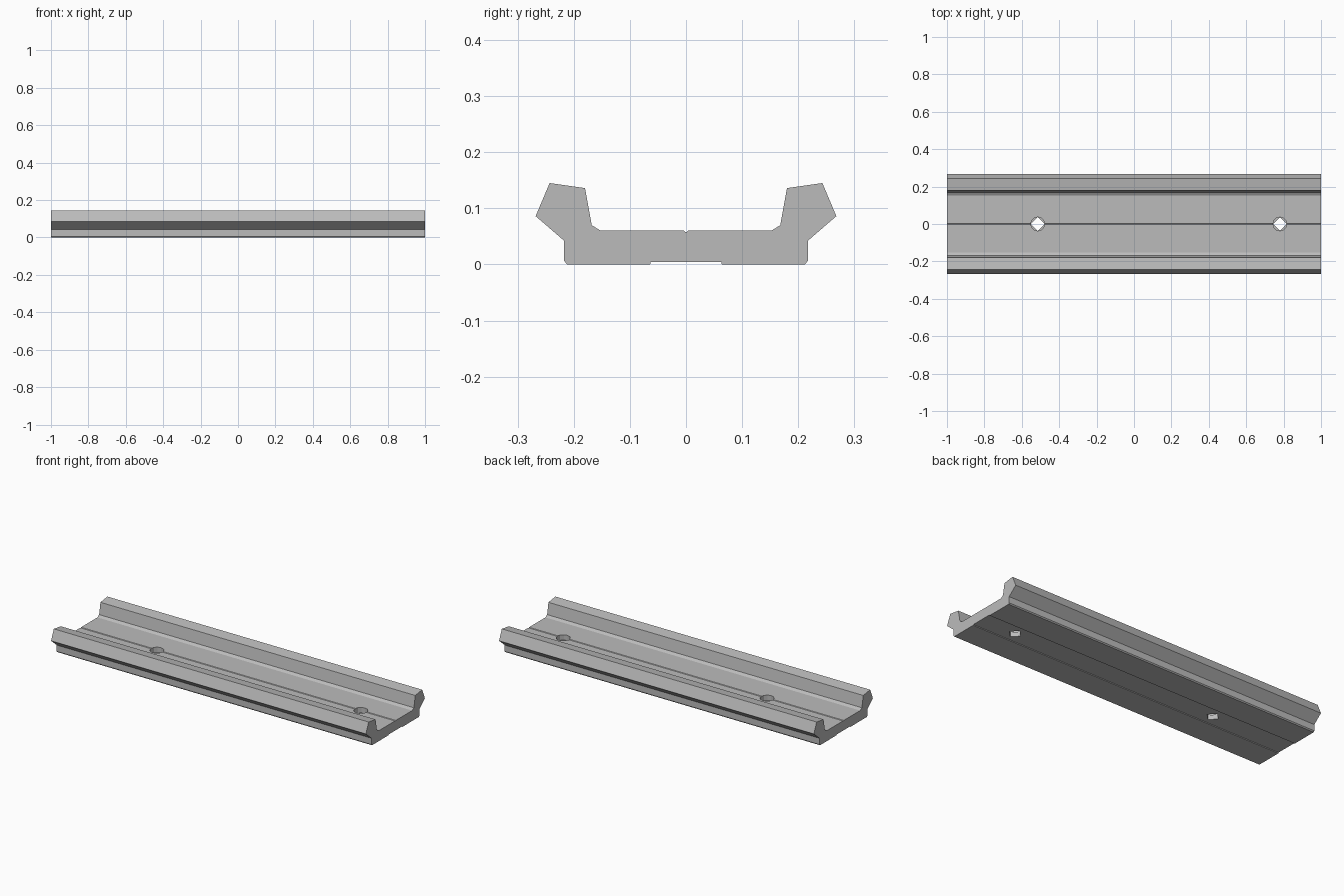
import bpy
import bmesh
import math

if "Cube" in bpy.data.objects:
    bpy.data.objects.remove(bpy.data.objects["Cube"], do_unlink=True)

# Single flat metal colour
grey = bpy.data.materials.new("plain_grey")
grey.use_nodes = True
colour = (0.5, 0.5, 0.5, 1.0)
grey.diffuse_color = colour
grey.node_tree.nodes["Principled BSDF"].inputs["Base Color"].default_value = colour


def add_object(name, bm):
    bmesh.ops.recalc_face_normals(bm, faces=bm.faces)
    mesh = bpy.data.meshes.new(name)
    bm.to_mesh(mesh)
    bm.free()
    mesh.materials.append(grey)
    obj = bpy.data.objects.new(name, mesh)
    bpy.context.collection.objects.link(obj)
    return obj


def prism_cutter(name, x, sides, radius, z_low, z_high):
    bm = bmesh.new()
    bmesh.ops.create_cone(bm, cap_ends=True, segments=sides, radius1=radius,
                          radius2=radius, depth=z_high - z_low)
    # Put the corners on the x and y axes
    for v in bm.verts:
        a = round(math.atan2(v.co.y, v.co.x) / (math.tau / sides)) * math.tau / sides
        v.co = (x + radius * math.cos(a), radius * math.sin(a),
                v.co.z + (z_low + z_high) / 2)
    obj = add_object(name, bm)
    obj.hide_render = True
    return obj


# Rail cross-section: half of it as (y, z), mirrored across y = 0
half = [(0.063, 0.004), (0.064, 0), (0.212, 0), (0.217, 0.006),
        (0.217, 0.042), (0.268, 0.086), (0.243, 0.145), (0.18, 0.136),
        (0.168, 0.07), (0.152, 0.06), (0.004, 0.06)]
outline = half + [(0, 0.057)] + [(-y, z) for y, z in reversed(half)]

bm = bmesh.new()
end = bm.faces.new([bm.verts.new((-1, y, z)) for y, z in outline])
extruded = bmesh.ops.extrude_face_region(bm, geom=[end], use_keep_orig=True)
moved = [g for g in extruded["geom"] if isinstance(g, bmesh.types.BMVert)]
bmesh.ops.translate(bm, verts=moved, vec=(2, 0, 0))
rail = add_object("channel_rail", bm)

# Screw holes: round seat on top, square hole turned on its corner below
for x in (-0.515, 0.78):
    for cutter in (prism_cutter("hole_seat_cutter", x, 12, 0.037, 0.03, 0.1),
                   prism_cutter("hole_cutter", x, 4, 0.0365, -0.05, 0.05)):
        mod = rail.modifiers.new("hole", 'BOOLEAN')
        mod.object = cutter
        mod.operation = 'DIFFERENCE'
        mod.solver = 'EXACT'

# Bake the cuts and drop the cutters
bpy.context.view_layer.update()
graph = bpy.context.evaluated_depsgraph_get()
baked = bpy.data.meshes.new_from_object(rail.evaluated_get(graph))
cutters = [m.object for m in rail.modifiers]
rail.modifiers.clear()
rail.data = baked
for cutter in cutters:
    bpy.data.objects.remove(cutter, do_unlink=True)
